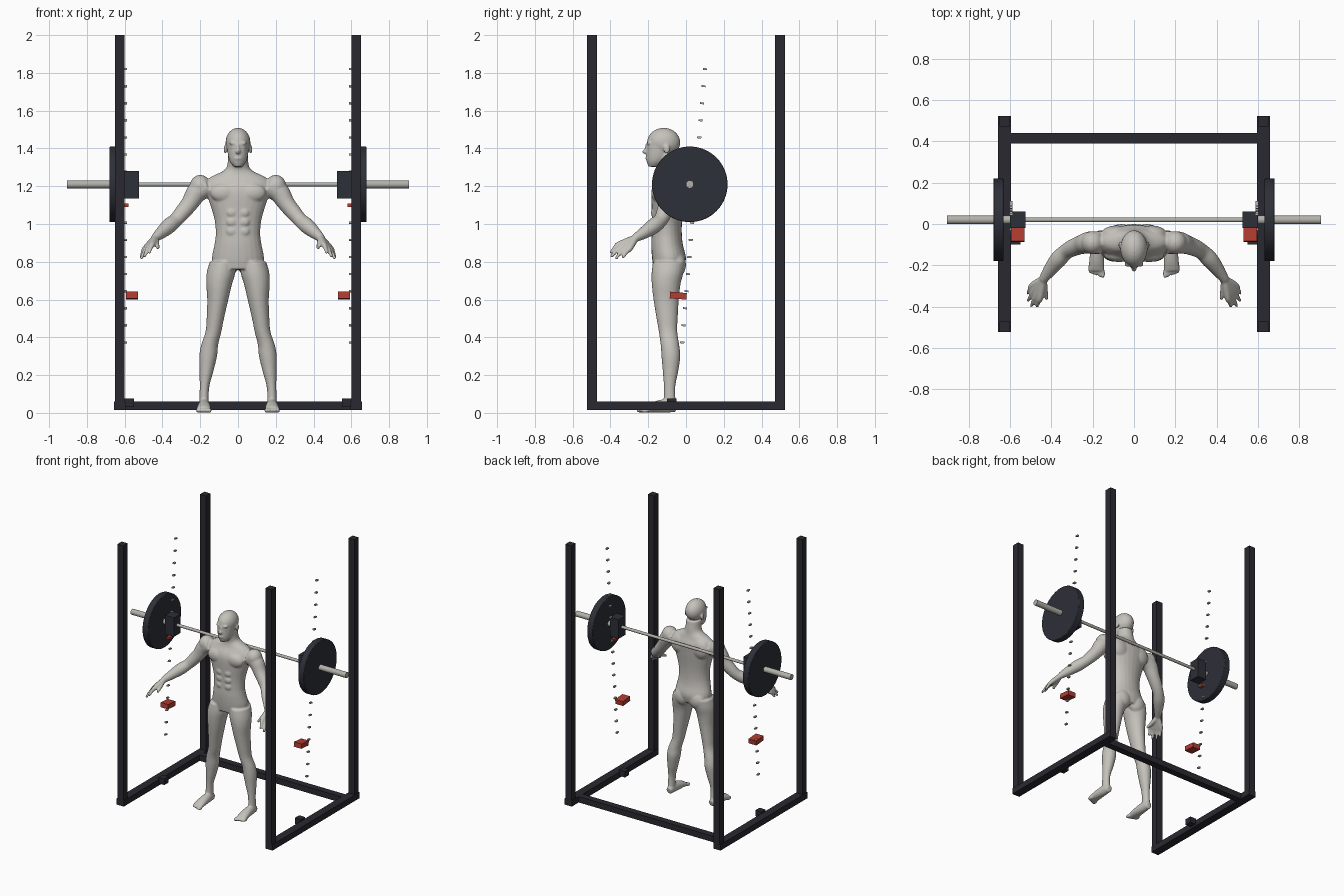
import bpy, bmesh, math
from mathutils import Vector, Matrix

if "Cube" in bpy.data.objects:
    bpy.data.objects.remove(bpy.data.objects["Cube"], do_unlink=True)


def material(name, r, g, b):
    m = bpy.data.materials.new(name)
    m.use_nodes = True
    m.diffuse_color = (r, g, b, 1)
    node = next(n for n in m.node_tree.nodes if n.type == 'BSDF_PRINCIPLED')
    node.inputs["Base Color"].default_value = (r, g, b, 1)
    return m


FRAME = material("dark frame", .022, .022, .03)
RUBBER = material("plate rubber", .027, .029, .04)
RED = material("red stop", .45, .045, .03)
STEEL = material("steel", .45, .44, .40)
SKIN = material("skin", .56, .54, .50)
CLOTH = material("shorts cloth", .075, .085, .105)


def box(name, lo, hi, mat, tilt=0.0):
    lo, hi = Vector(lo), Vector(hi)
    bpy.ops.mesh.primitive_cube_add(size=1, location=(lo + hi) / 2, rotation=(tilt, 0, 0))
    ob = bpy.context.object
    ob.name = name
    ob.scale = [abs(c) for c in hi - lo]
    ob.data.materials.append(mat)
    return ob


def rod(name, x0, x1, radius, mat, bevel=0.0):
    bpy.ops.mesh.primitive_cylinder_add(vertices=64, radius=radius, depth=abs(x1 - x0),
                                        location=((x0 + x1) / 2, BAR_Y, BAR_Z),
                                        rotation=(0, math.pi / 2, 0))
    ob = bpy.context.object
    ob.name = name
    ob.data.materials.append(mat)
    if bevel:
        mod = ob.modifiers.new("edge", 'BEVEL')
        mod.width, mod.segments = bevel, 2
    bpy.ops.object.shade_smooth_by_angle()


# Rack, barbell and safety stops
BAR_Y, BAR_Z = .02, 1.21
TILT = math.atan2(.12, 1.447)
box("rear_crossbar", (-.6, .39, .015), (.6, .44, .06), FRAME)
rod("bar_shaft", -.62, .62, .011, STEEL)
for side, s in (("left", 1), ("right", -1)):
    box(side + "_base_rail", (s * .596, -.523, .015), (s * .657, .523, .06), FRAME)
    for end, y in (("front", -.497), ("rear", .497)):
        box(f"{side}_{end}_post", (s * .6, y - .026, .015), (s * .65, y + .026, 2), FRAME)
    box(side + "_base_tab", (s * .55, -.1, .03), (s * .6, -.05, .075), FRAME)
    rod(side + "_bar_sleeve", s * .6, s * .905, .021, STEEL)
    rod(side + "_weight_plate", s * .632, s * .68, .2, RUBBER, .004)
    box(side + "_bar_cup", (s * .525, -.02, 1.135), (s * .6, .06, 1.28), RUBBER)
    box(side + "_cup_pin", (s * .58, 0, 1.09), (s * .602, .04, 1.108), RED)
    box(side + "_safety_stop", (s * .53, -.085, .603), (s * .594, .003, .638), RED, -TILT)
    for i in range(17):
        t = i / 16
        y, z = -.02 + .12 * t, .373 + 1.447 * t
        box(f"{side}_peg_{i + 1}", (s * .588, y - .011, z - .005),
            (s * .602, y + .011, z + .005), STEEL, -TILT)

# Figure, gathered as overlapping closed volumes
bm = bmesh.new()


def blob(x, y, z, rx, ry, rz, sides=(1, -1)):
    for s in sides:
        m = Matrix.Translation((s * x, y, z)) @ Matrix.Diagonal((rx, ry, rz, 1))
        bmesh.ops.create_uvsphere(bm, u_segments=24, v_segments=14, radius=1, matrix=m)


def spline(rows, steps=5):
    rows = [Vector(r) for r in rows]
    rows = [rows[0]] + rows + [rows[-1]]
    out = []
    for p, a, b, n in zip(rows, rows[1:], rows[2:], rows[3:]):
        for k in range(steps):
            t = k / steps
            out.append(a + (b - p) * (t / 2) + (p * 2 - a * 5 + b * 4 - n) * (t * t / 2)
                       + (a * 3 - p - b * 3 + n) * (t ** 3 / 2))
    return out + [rows[-1]]


def loft(rows, level=False, sides=(1, -1)):
    """Rows hold x, y, z, half width, half depth."""
    path = spline(rows)
    for s in sides:
        rings = []
        for i, p in enumerate(path):
            u, v = Vector((1, 0, 0)), Vector((0, 1, 0))
            if not level:
                d = (path[min(i + 1, len(path) - 1)] - path[max(i - 1, 0)]).to_3d()
                d = Vector(d[:3]).normalized()
                u = d.cross(Vector((0, 0, 1))).normalized()
                v = d.cross(u)
            ring = []
            for k in range(24):
                a = k * math.tau / 24
                q = Vector(p[:3]) + u * (p[3] * math.cos(a)) + v * (p[4] * math.sin(a))
                ring.append(bm.verts.new((s * q.x, q.y, q.z)))
            rings.append(ring)
        for r0, r1 in zip(rings, rings[1:]):
            for k in range(24):
                j = (k + 1) % 24
                bm.faces.new((r0[k], r0[j], r1[j], r1[k]))
        bm.faces.new(rings[0][::-1])
        bm.faces.new(rings[-1])


# Torso and neck
loft([(0, -.092, .76, .125, .08), (0, -.09, .82, .138, .09), (0, -.1, .89, .125, .084),
      (0, -.102, .95, .118, .08), (0, -.1, 1.03, .126, .08), (0, -.096, 1.15, .163, .088),
      (0, -.09, 1.2, .175, .085), (0, -.085, 1.245, .15, .064), (0, -.085, 1.28, .08, .055),
      (0, -.09, 1.31, .057, .056), (0, -.1, 1.37, .054, .056)], True, (1,))
blob(.072, -.148, 1.165, .075, .036, .052)     # chest
blob(.085, -.05, 1.18, .075, .043, .075)       # shoulder blades
blob(.2, -.09, 1.2, .055, .056, .06)           # shoulders
blob(.062, -.048, .785, .064, .048, .068)      # seat
for z in (.96, 1.01, 1.06):
    blob(.032, -.168, z, .03, .018, .026)      # stomach

# Head and face
blob(0, -.118, 1.432, .066, .088, .077, (1,))
loft([(0, -.17, 1.303, .022, .028), (0, -.158, 1.33, .043, .05), (0, -.145, 1.37, .054, .066),
      (0, -.132, 1.43, .06, .076)], True, (1,))
blob(0, -.214, 1.383, .013, .018, .013, (1,))
blob(0, -.207, 1.402, .008, .012, .026, (1,))
blob(0, -.207, 1.347, .021, .008, .009, (1,))
blob(.025, -.195, 1.428, .022, .014, .009)
blob(.027, -.19, 1.406, .013, .012, .008)
blob(.067, -.102, 1.396, .008, .017, .026)

# Legs and feet
loft([(.08, -.09, .8, .07, .085), (.09, -.098, .74, .076, .084), (.1, -.105, .68, .068, .076),
      (.107, -.105, .6, .056, .067), (.12, -.1, .5, .046, .056), (.13, -.095, .43, .042, .049),
      (.15, -.085, .36, .045, .049), (.158, -.08, .3, .047, .05), (.167, -.082, .22, .037, .041),
      (.178, -.087, .13, .025, .03), (.18, -.085, .02, .026, .034)], True)
loft([(.178, -.05, .027, .022, .024), (.179, -.1, .037, .029, .036), (.18, -.17, .03, .036, .029),
      (.182, -.225, .018, .039, .017)])
for i in range(5):
    blob(.151 + i * .0155, -.24 + i * .006, .013, .0085 + (i == 0) * .003, .024, .013)

# Arms
loft([(.16, -.09, 1.2, .055, .055), (.215, -.09, 1.17, .054, .056), (.255, -.1, 1.11, .046, .046),
      (.295, -.115, 1.06, .042, .042), (.33, -.135, 1.02, .038, .038),
      (.365, -.17, .99, .041, .041), (.405, -.22, .955, .033, .033), (.44, -.27, .925, .022, .022)])

# Hands: each finger runs from the wrist through its knuckle
tips = [(.47, -.4, .845), (.497, -.397, .825), (.513, -.372, .815), (.515, -.335, .82)]
wrist = Vector((.438, -.266, .927))
across = Vector((.019, .028, -.011))
for i, tip in enumerate(tips):
    knuckle = Vector((.472, -.325, .882)) + across * (i * 2 / 3 - 1)
    loft([(*wrist, .018, .018), (*knuckle, .016, .016),
          (*(knuckle.lerp(Vector(tip), .5) + Vector((0, 0, .006))), .0115, .0115),
          (*tip, .008, .008)])
loft([(*wrist, .018, .018), (.432, -.31, .9, .015, .015), (.422, -.365, .872, .009, .009)])

# Fuse the volumes into one smooth skin
raw = bpy.data.meshes.new("figure_parts")
bm.to_mesh(raw)
bm.free()
figure = bpy.data.objects.new("figure", raw)
bpy.context.collection.objects.link(figure)
fuse = figure.modifiers.new("fuse", 'REMESH')
fuse.mode, fuse.voxel_size = 'VOXEL', .0055
relax = figure.modifiers.new("relax", 'SMOOTH')
relax.factor, relax.iterations = .5, 7
bpy.context.view_layer.update()
skin = bpy.data.meshes.new_from_object(figure.evaluated_get(bpy.context.evaluated_depsgraph_get()))
figure.modifiers.clear()
figure.data = skin
bpy.data.meshes.remove(raw)

# Shorts: clean cuts at waist and hem, coloured by height
HEM, WAIST = .68, .888
bm = bmesh.new()
bm.from_mesh(skin)
for z in (HEM, WAIST):
    bmesh.ops.bisect_plane(bm, geom=bm.verts[:] + bm.edges[:] + bm.faces[:],
                           plane_co=(0, 0, z), plane_no=(0, 0, 1))
for f in bm.faces:
    c = f.calc_center_median()
    f.material_index = int(HEM < c.z < WAIST and abs(c.x) < .25)
    f.smooth = True
bm.to_mesh(skin)
bm.free()
skin.materials.clear()
skin.materials.append(SKIN)
skin.materials.append(CLOTH)
